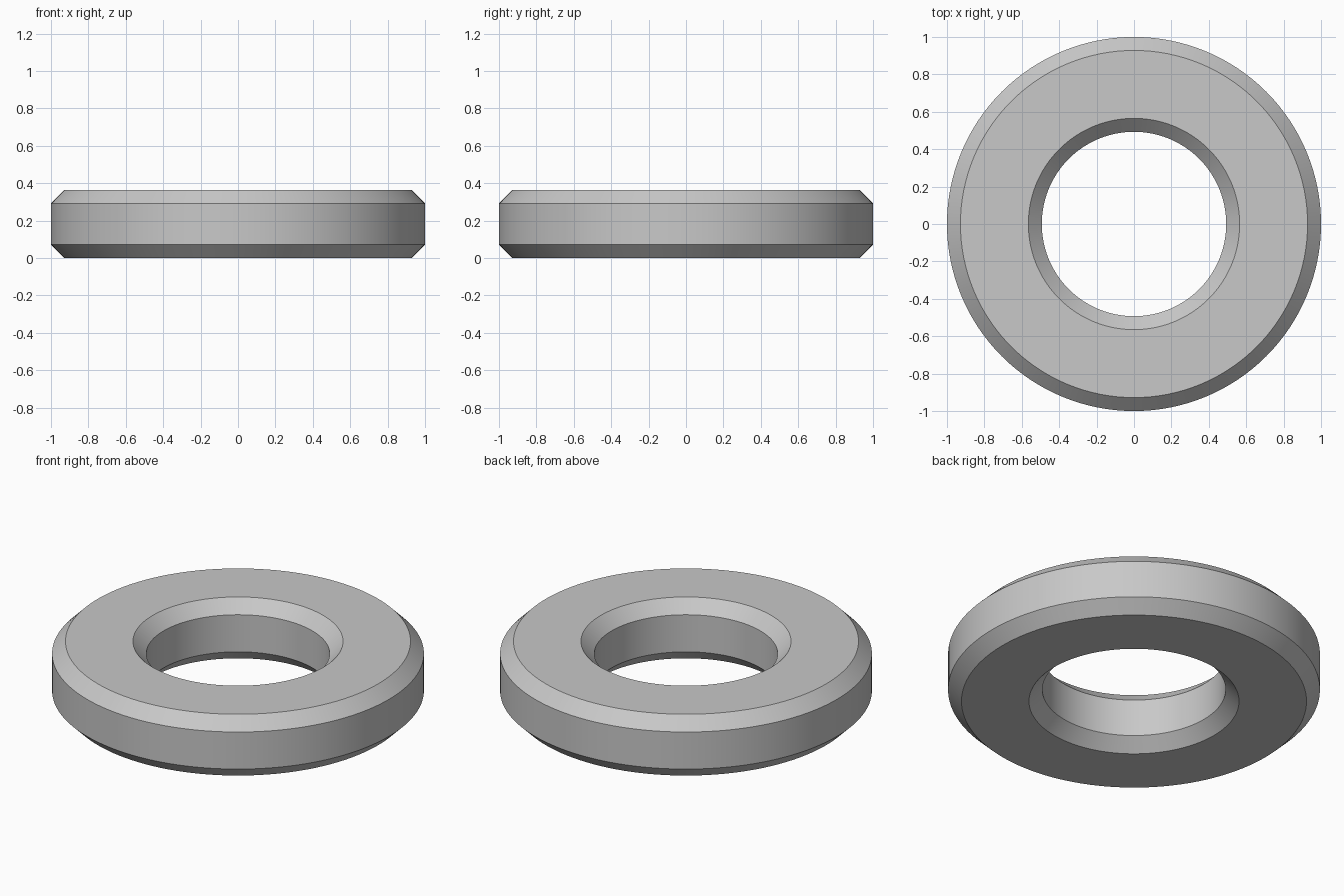
import bpy
import bmesh
import math

cube = bpy.data.objects.get("Cube")
if cube:
    bpy.data.objects.remove(cube, do_unlink=True)

SEGMENTS = 128
OUTER, INNER, HEIGHT, CHAMFER = 1.0, 0.493, 0.364, 0.072

# Plain grey metal
metal = bpy.data.materials.new("grey_metal")
metal.use_nodes = True
grey = (0.58, 0.58, 0.58, 1.0)
metal.diffuse_color = grey
metal.node_tree.nodes["Principled BSDF"].inputs["Base Color"].default_value = grey

# Cross-section: a rectangle with all four corners chamfered
low, high = CHAMFER, HEIGHT - CHAMFER
profile = [
    (INNER + CHAMFER, 0), (OUTER - CHAMFER, 0),
    (OUTER, low), (OUTER, high),
    (OUTER - CHAMFER, HEIGHT), (INNER + CHAMFER, HEIGHT),
    (INNER, high), (INNER, low),
]

# Revolve the cross-section into a ring
bm = bmesh.new()
verts = [bm.verts.new((r, 0, z)) for r, z in profile]
edges = [bm.edges.new((v, verts[(i + 1) % len(verts)])) for i, v in enumerate(verts)]
bmesh.ops.spin(bm, geom=verts + edges, cent=(0, 0, 0), axis=(0, 0, 1),
               angle=math.tau, steps=SEGMENTS, use_merge=True)
bmesh.ops.remove_doubles(bm, verts=bm.verts[:], dist=0.0001)
bmesh.ops.recalc_face_normals(bm, faces=bm.faces[:])
mesh = bpy.data.meshes.new("chamfered_ring")
bm.to_mesh(mesh)
bm.free()
mesh.materials.append(metal)

ring = bpy.data.objects.new("chamfered_ring", mesh)
bpy.context.collection.objects.link(ring)

# Smooth round walls, crisp chamfer edges
bpy.ops.object.select_all(action="DESELECT")
ring.select_set(True)
bpy.context.view_layer.objects.active = ring
bpy.ops.object.shade_smooth_by_angle(angle=math.radians(30))
